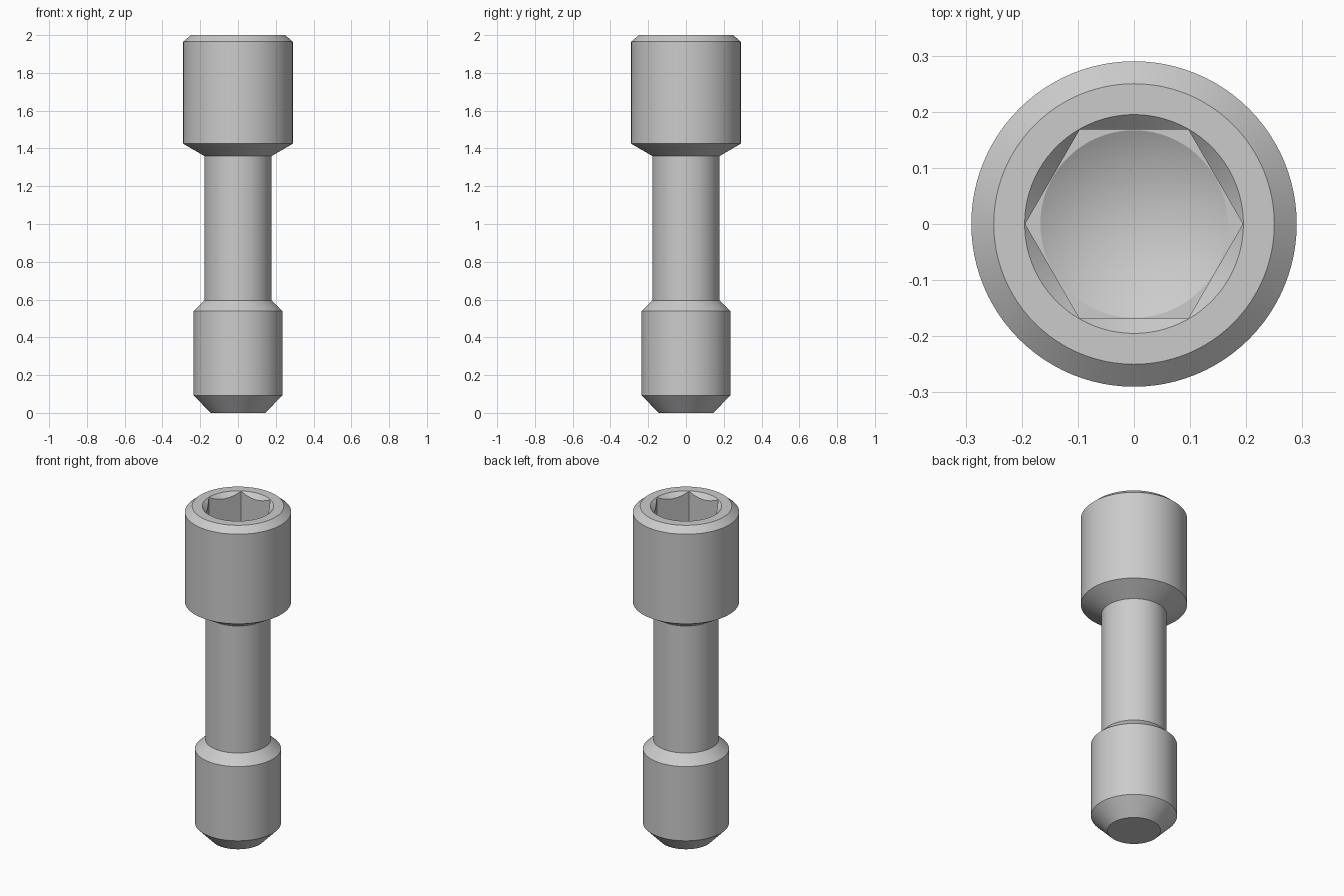
import bpy, bmesh, math

SEGMENTS = 96
old = bpy.data.objects.get("Cube")
if old:
    bpy.data.objects.remove(old, do_unlink=True)

# Single metal colour
steel = bpy.data.materials.new("steel_grey")
steel.use_nodes = True
colour = (0.6, 0.6, 0.6, 1)
steel.diffuse_color = colour
steel.node_tree.nodes["Principled BSDF"].inputs["Base Color"].default_value = colour


def lathe(name, profile, sides=SEGMENTS):
    """Solid of revolution from (radius, height) pairs, listed bottom to top."""
    bm = bmesh.new()
    rings = []
    for r, z in profile:
        if r == 0:
            rings.append([bm.verts.new((0, 0, z))] * sides)
        else:
            rings.append([bm.verts.new((r * math.cos(a), r * math.sin(a), z))
                          for a in (math.tau * i / sides for i in range(sides))])
    for low, high in zip(rings, rings[1:]):
        for i in range(sides):
            j = (i + 1) % sides
            corners = dict.fromkeys((low[i], low[j], high[j], high[i]))
            bm.faces.new(list(corners))
    for ring, (r, _) in ((rings[0], profile[0]), (rings[-1], profile[-1])):
        if r:
            bm.faces.new(ring)
    bmesh.ops.recalc_face_normals(bm, faces=bm.faces[:])
    mesh = bpy.data.meshes.new(name)
    bm.to_mesh(mesh)
    bm.free()
    mesh.materials.append(steel)
    obj = bpy.data.objects.new(name, mesh)
    bpy.context.collection.objects.link(obj)
    return obj


# Bolt body: chamfered tip, thick end, waisted shank, tapered head
bolt = lathe("bolt_body", [
    (0.145, 0), (0.235, 0.093), (0.235, 0.54), (0.178, 0.595),
    (0.178, 1.36), (0.29, 1.425), (0.29, 1.965), (0.25, 2)])

# Socket cutters: hexagon, drilled point and countersunk rim
floor = 1.68
hexagon, rim, flat = 0.194, 0.195, 0.167
cutters = [
    lathe("hex_cutter", [(hexagon, floor), (hexagon, 2.1)], 6),
    lathe("drill_cutter", [(0, floor - flat * math.tan(math.radians(30))),
                           (flat, floor), (flat, floor + 0.1)]),
    lathe("countersink_cutter", [(rim - 0.1, 1.9), (rim + 0.05, 2.05)]),
]
for cutter in cutters:
    cutter.hide_render = True
    cut = bolt.modifiers.new(cutter.name, "BOOLEAN")
    cut.operation = "DIFFERENCE"
    cut.solver = "EXACT"
    cut.object = cutter

# Bake the socket, then discard the cutters
bpy.context.view_layer.update()
evaluated = bolt.evaluated_get(bpy.context.evaluated_depsgraph_get())
baked = bpy.data.meshes.new_from_object(evaluated)
bolt.modifiers.clear()
bolt.data = baked
for cutter in cutters:
    bpy.data.objects.remove(cutter, do_unlink=True)

# Smooth round walls with crisp edges
for obj in bpy.context.selected_objects:
    obj.select_set(False)
bolt.select_set(True)
bpy.context.view_layer.objects.active = bolt
bpy.ops.object.shade_smooth_by_angle(angle=math.radians(20))
